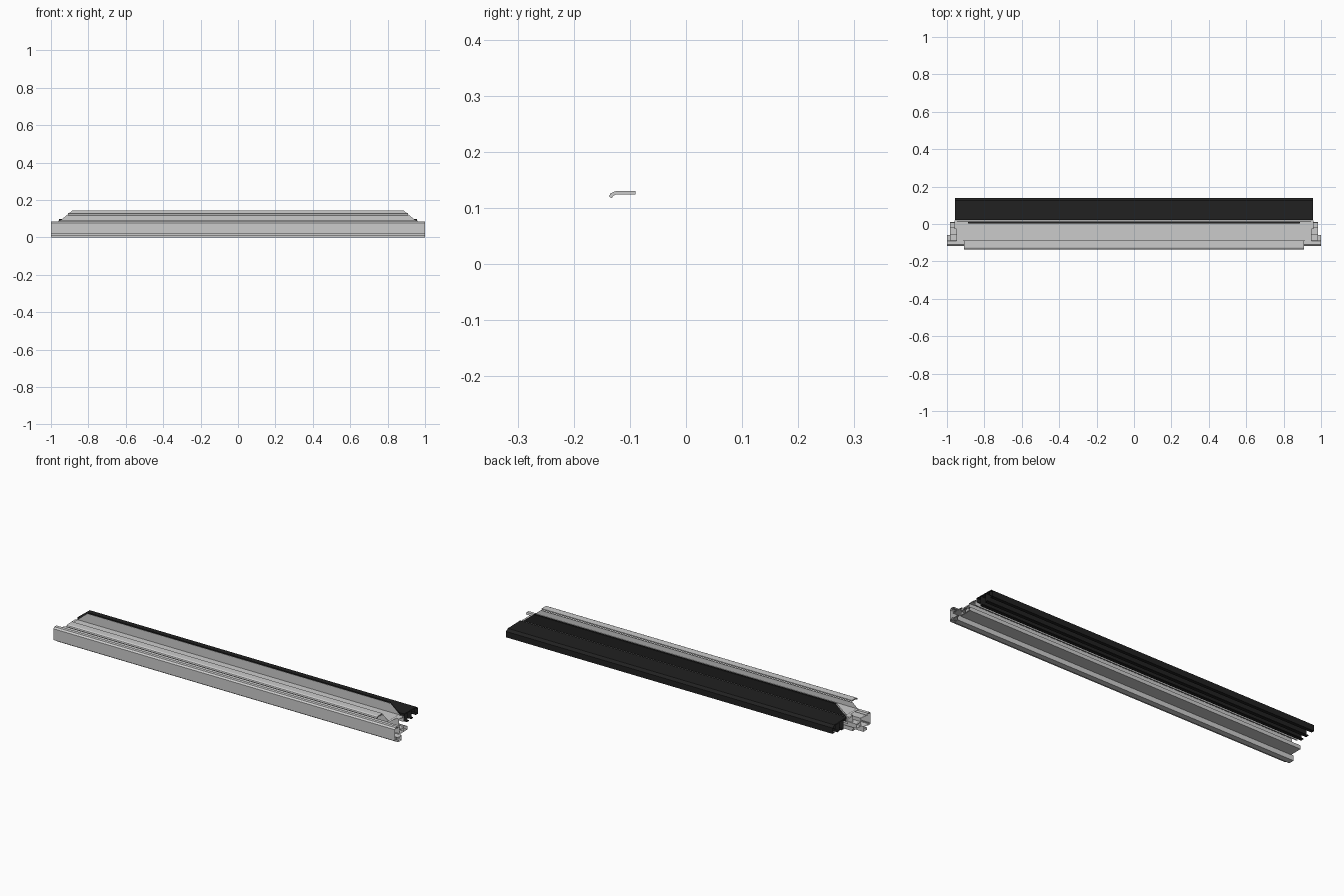
import bpy, bmesh
from mathutils import Vector

if "Cube" in bpy.data.objects:
    bpy.data.objects.remove(bpy.data.objects["Cube"])

black = bpy.data.materials.new("black_finish")
black.diffuse_color = (0.015, 0.015, 0.015, 1)
black.use_nodes = True
black.node_tree.nodes["Principled BSDF"].inputs["Base Color"].default_value = black.diffuse_color


def outline(path, t):
    """Turn a (y, z) centre line into a closed thin-wall outline."""
    pts = [Vector(p) for p in path]
    left, right = [], []
    for i, p in enumerate(pts):
        a = (p - pts[i - 1]).normalized() if i else None
        b = (pts[i + 1] - p).normalized() if i < len(pts) - 1 else None
        a, b = a or b, b or a
        na, nb = Vector((-a.y, a.x)), Vector((-b.y, b.x))
        n = (na + nb).normalized()
        n = n * (t / 2) / max(n.dot(na), 0.5)
        left.append(p + n)
        right.append(p - n)
    return left + right[::-1]


def extrusion(name, paths, half, slope=0.0, z0=0.0, t=0.005, mat=None, caps=False):
    """Open-ended extrusion along x; slope mitres the ends with height."""
    bm = bmesh.new()
    for path in paths:
        ends = []
        for side in (-1, 1):
            ends.append([bm.verts.new((side * (half - slope * (p.y - z0)), p.x, p.y))
                         for p in outline(path, t)])
        n = len(ends[0])
        for i in range(n):
            j = (i + 1) % n
            bm.faces.new((ends[0][i], ends[0][j], ends[1][j], ends[1][i]))
        if caps:
            for e in ends:
                bm.faces.new(e)
    bmesh.ops.recalc_face_normals(bm, faces=bm.faces)
    me = bpy.data.meshes.new(name)
    bm.to_mesh(me)
    bm.free()
    ob = bpy.data.objects.new(name, me)
    bpy.context.collection.objects.link(ob)
    if mat:
        me.materials.append(mat)
    return ob


# Outer frame: tall front face with rounded lip and stepped foot
extrusion("frame_front", [
    [(-0.09, 0.075), (-0.093, 0.083), (-0.108, 0.083), (-0.115, 0.077),
     (-0.115, 0.021), (-0.10, 0.021), (-0.10, 0.032)],
    [(-0.115, 0.025), (-0.06, 0.025), (-0.06, 0.0025), (-0.085, 0.0025), (-0.085, 0.012)],
], 1.0)

# Frame chamber and rear rail
extrusion("frame_chamber", [
    [(-0.112, 0.068), (-0.055, 0.068), (-0.055, 0.028)],
    [(-0.06, 0.028), (0.008, 0.028), (0.008, 0.045)],
    [(-0.055, 0.05), (-0.02, 0.05), (-0.02, 0.028)],
], 0.985)
extrusion("frame_rear_rail", [
    [(-0.025, 0.05), (-0.025, 0.088), (0.005, 0.088)],
    [(0.0, 0.085), (0.015, 0.085), (0.015, 0.06)],
], 0.96)

# Mitred sash: base plate, step and upright web
extrusion("sash", [
    [(-0.088, 0.122), (-0.088, 0.094), (0.004, 0.094), (0.004, 0.143)],
], 0.95, slope=1.2, z0=0.09)

# Closed nose along the front of the sash
extrusion("sash_nose", [
    [(-0.135, 0.119), (-0.132, 0.124), (-0.125, 0.127), (-0.09, 0.127)],
], 0.91, t=0.006, caps=True)

# Black strip behind the sash web
extrusion("web_gasket", [
    [(0.003, 0.1435), (0.012, 0.1435), (0.012, 0.094)],
], 0.95, slope=1.2, z0=0.09, t=0.003, mat=black)

# Black rear cover: flat top, sloped edge, skirt and underside ribs
extrusion("rear_cover", [
    [(0.024, 0.075), (0.024, 0.095), (0.125, 0.093), (0.138, 0.083), (0.138, 0.055),
     (0.122, 0.055)],
    [(0.05, 0.093), (0.05, 0.045), (0.065, 0.045)],
    [(0.085, 0.092), (0.085, 0.048), (0.1, 0.048)],
    [(0.115, 0.092), (0.115, 0.07)],
], 0.957, t=0.004, mat=black)
